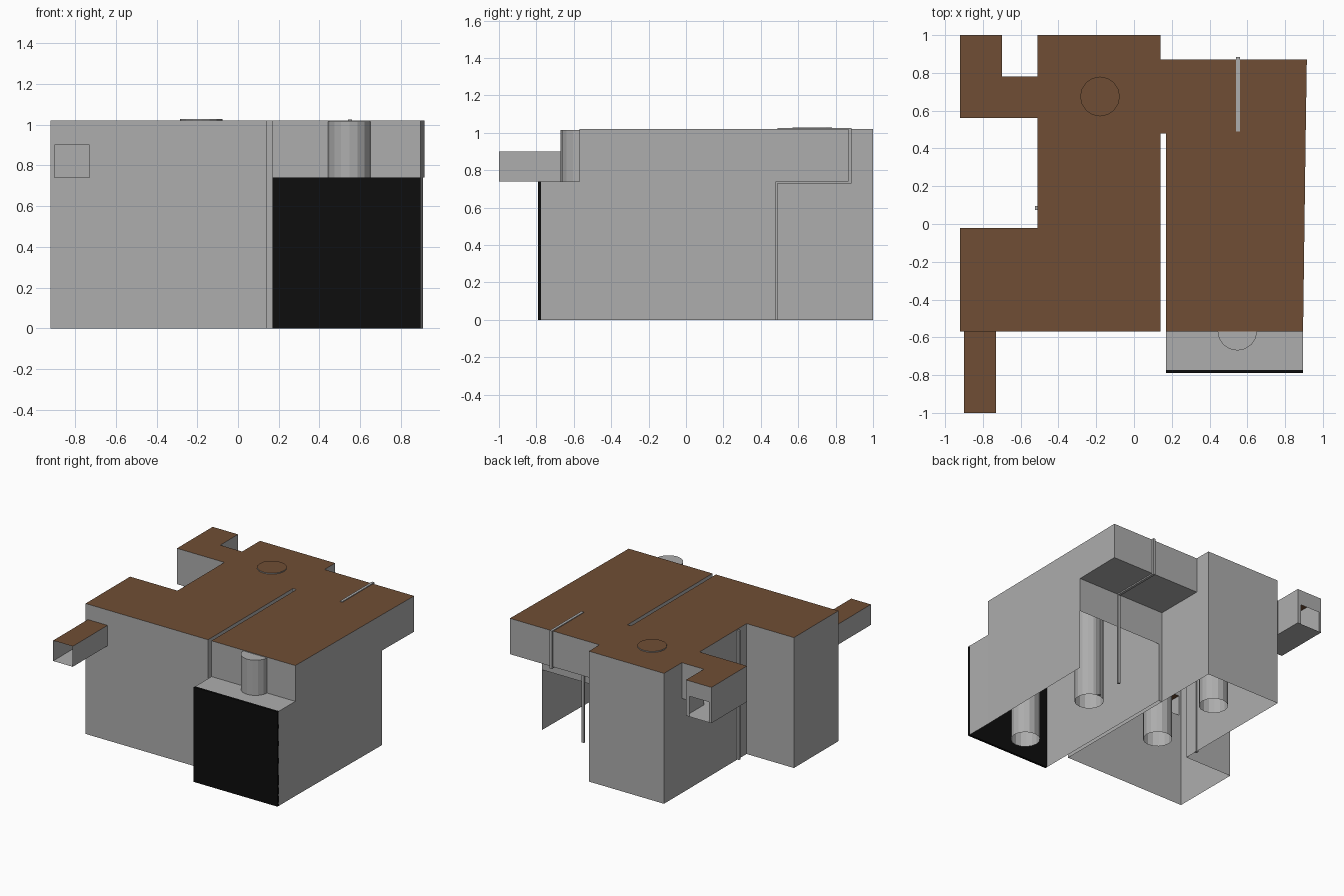
import bpy, bmesh

cube = bpy.data.objects.get("Cube")
if cube:
    bpy.data.objects.remove(cube, do_unlink=True)


def material(name, rgb):
    m = bpy.data.materials.new(name)
    m.use_nodes = True
    m.diffuse_color = (*rgb, 1)
    m.node_tree.nodes["Principled BSDF"].inputs["Base Color"].default_value = (*rgb, 1)
    return m


GREY, BROWN, BLACK = range(3)
MATS = [material("wall grey", (0.42, 0.42, 0.42)),
        material("roof brown", (0.16, 0.076, 0.035)),
        material("panel black", (0.004, 0.004, 0.004))]

TOP, LEDGE = 1.02, 0.74            # roof height, overhang height
HOLE = (-0.9, -0.73, LEDGE, 0.9)   # duct opening: x range, z range


def finish(name, bm):
    bmesh.ops.remove_doubles(bm, verts=bm.verts, dist=0.0005)
    bmesh.ops.recalc_face_normals(bm, faces=bm.faces)
    mesh = bpy.data.meshes.new(name)
    bm.to_mesh(mesh)
    bm.free()
    for m in MATS:
        mesh.materials.append(m)
    ob = bpy.data.objects.new(name, mesh)
    bpy.context.collection.objects.link(ob)
    return ob


def face(bm, points, mat=GREY):
    f = bm.faces.new([bm.verts.new(p) for p in points])
    f.material_index = mat


def wall(bm, points, z0, z1):
    """Upright panels along a run of plan points."""
    for (ax, ay), (bx, by) in zip(points, points[1:]):
        face(bm, [(ax, ay, z0), (bx, by, z0), (bx, by, z1), (ax, ay, z1)])


def flat(bm, outline, z, mat=GREY):
    face(bm, [(x, y, z) for x, y in outline], mat)


def holed_wall(bm, x0, x1, y, z0, z1):
    """Wall facing front or back with the duct opening left out."""
    hx0, hx1, hz0, hz1 = HOLE
    for a, b, lo, hi in ((x0, hx0, z0, z1), (hx1, x1, z0, z1),
                         (hx0, hx1, z0, hz0), (hx0, hx1, hz1, z1)):
        if hi - lo > 0.001:
            wall(bm, [(a, y), (b, y)], lo, hi)


def box(name, x, y, z, mat=GREY):
    bm = bmesh.new()
    bmesh.ops.create_cube(bm, size=1)
    for v in bm.verts:
        v.co = [r[0] if c < 0 else r[1] for c, r in zip(v.co, (x, y, z))]
    for f in bm.faces:
        f.material_index = mat
    return finish(name, bm)


# West block: open underneath, with a wing at the front
bm = bmesh.new()
west = [(0.14, -0.57), (0.14, 1), (-0.51, 1), (-0.51, -0.02), (-0.92, -0.02), (-0.92, -0.57)]
wall(bm, west, 0, TOP)
holed_wall(bm, -0.92, 0.14, -0.57, 0, TOP)
flat(bm, west, TOP, BROWN)
finish("west_block", bm)

# Raised wing at the back with an open duct end
bm = bmesh.new()
wing = [(-0.92, 1), (-0.92, 0.56), (-0.51, 0.56), (-0.51, 0.78), (-0.7, 0.78), (-0.7, 1)]
wall(bm, wing, LEDGE, TOP)
holed_wall(bm, -0.92, -0.7, 1, LEDGE, TOP)
flat(bm, wing, LEDGE)
flat(bm, wing, TOP, BROWN)
finish("raised_wing", bm)

# Square duct reaching out of the front wall, open at both ends
bm = bmesh.new()
x0, x1, z0, z1 = HOLE
duct = [(x0, -1), (x1, -1), (x1, -0.57), (x0, -0.57)]
for x in (x0, x1):
    wall(bm, [(x, -1), (x, -0.57)], z0, z1)
flat(bm, duct, z0)
flat(bm, duct, z1, BROWN)
finish("front_duct", bm)

# East block: narrow slot beside the west block, back overhang, low front bay
bm = bmesh.new()
front_l, front_r = (0.17, -0.57), (0.895, -0.57)
bay_l, bay_r = (0.17, -0.775), (0.895, -0.775)
back_l, back_r = (0.17, 0.48), (0.909, 0.48)
slot = (0.14, 0.48)
over_l, over_r = (0.14, 0.87), (0.915, 0.87)
wall(bm, [front_r, back_r], 0, TOP)
wall(bm, [front_l, back_l, slot], 0, TOP)
wall(bm, [front_l, front_r], LEDGE, TOP)
wall(bm, [back_r, over_r, over_l], LEDGE, TOP)
wall(bm, [back_l, back_r], 0.47, LEDGE)
flat(bm, [slot, back_r, over_r, over_l], LEDGE)
flat(bm, [front_l, front_r, back_r, over_r, over_l, slot, back_l], TOP, BROWN)
for a, b in ((bay_l, front_l), (bay_r, front_r)):
    wall(bm, [a, b], 0, LEDGE)
flat(bm, [bay_l, bay_r, front_r, front_l], LEDGE)
finish("east_block", bm)

box("front_panel", (0.17, 0.895), (-0.79, -0.772), (0, LEDGE + 0.001), BLACK)

# Thin rib wrapped around the overhang and running down to the ground
bm = bmesh.new()
rib = [(0.475, 0), (0.49, 0), (0.49, 0.73), (0.885, 0.73),
       (0.885, 1.026), (0.49, 1.026), (0.475, LEDGE)]
rings = [[(x, y, z) for y, z in rib] for x in (0.54, 0.56)]
for ring in rings:
    face(bm, ring)
for i in range(len(rib)):
    j = (i + 1) % len(rib)
    face(bm, [rings[0][i], rings[0][j], rings[1][j], rings[1][i]])
finish("overhang_rib", bm)

# Round columns, open at the foot
for name, x, y, top, cap in (("front_column", 0.547, -0.565, 1.015, GREY),
                             ("east_inner_column", 0.547, 0.15, 1.0, GREY),
                             ("west_inner_column", -0.18, 0.05, 1.0, GREY),
                             ("west_roof_column", -0.18, 0.675, 1.028, BROWN)):
    bm = bmesh.new()
    bmesh.ops.create_cone(bm, cap_ends=True, segments=16, radius1=0.105, radius2=0.105, depth=top)
    bmesh.ops.translate(bm, verts=bm.verts, vec=(x, y, top / 2))
    bm.normal_update()
    bmesh.ops.delete(bm, geom=[f for f in bm.faces if f.normal.z < -0.9], context='FACES_ONLY')
    for f in bm.faces:
        f.material_index = cap if f.normal.z > 0.9 else GREY
    finish(name, bm)

# Slim poles
box("west_pole", (-0.525, -0.505), (0.075, 0.095), (0, 1.01))
box("east_inner_pole", (0.54, 0.56), (0.255, 0.275), (0, 1.0))
